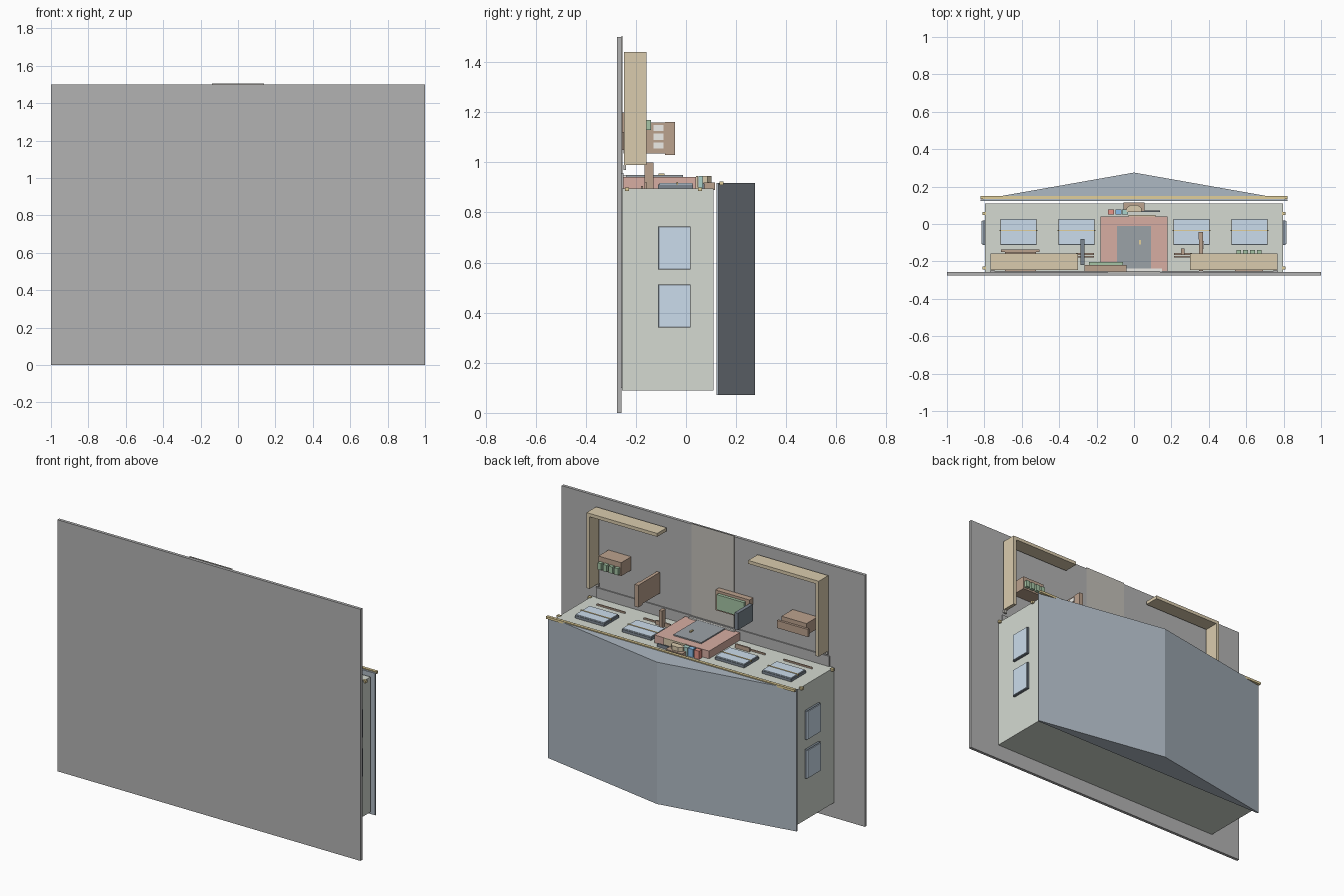
import bpy, bmesh

PAL = {
    "grey": (0.45, 0.45, 0.45), "path": (0.55, 0.53, 0.49), "wall": (0.66, 0.70, 0.64),
    "roof": (0.42, 0.48, 0.54), "brick": (0.68, 0.42, 0.36), "door": (0.33, 0.36, 0.39),
    "glass": (0.60, 0.72, 0.84), "dark": (0.20, 0.24, 0.28), "gold": (0.75, 0.62, 0.32),
    "tan": (0.70, 0.60, 0.42), "brown": (0.50, 0.36, 0.27), "green": (0.38, 0.56, 0.38),
    "red": (0.8, 0.3, 0.25), "blue": (0.25, 0.5, 0.8), "teal": (0.4, 0.65, 0.6),
    "white": (0.85, 0.84, 0.8),
}
MATS = {}
for key, c in PAL.items():
    m = bpy.data.materials.new(key)
    m.diffuse_color = (*c, 1)
    MATS[key] = m


def finish(name, bm, color):
    bmesh.ops.recalc_face_normals(bm, faces=bm.faces)
    me = bpy.data.meshes.new(name)
    bm.to_mesh(me)
    bm.free()
    ob = bpy.data.objects.new(name, me)
    bpy.context.collection.objects.link(ob)
    me.materials.append(MATS[color])
    return ob


def box(name, color, x, y, z):
    bm = bmesh.new()
    bmesh.ops.create_cube(bm, size=1)
    for v in bm.verts:
        v.co = [r[0] + (r[1] - r[0]) * (c + 0.5) for r, c in zip((x, y, z), v.co)]
    return finish(name, bm, color)


def prism(name, color, profile, z0, z1):
    bm = bmesh.new()
    f = bm.faces.new([bm.verts.new((px, py, z0)) for px, py in profile])
    ext = bmesh.ops.extrude_face_region(bm, geom=[f])["geom"]
    bmesh.ops.translate(bm, vec=(0, 0, z1 - z0),
                        verts=[g for g in ext if isinstance(g, bmesh.types.BMVert)])
    return finish(name, bm, color)


def span(s, a, b):
    return tuple(sorted((s * a, s * b)))


# ground, path and plinth (the scene's own up axis is +y)
box("ground", "grey", (-1, 1), (-0.275, -0.257), (0, 1.5))
box("path", "path", (-0.14, 0.14), (-0.258, -0.254), (0.94, 1.505))
box("plinth", "grey", (-0.77, 0.77), (-0.258, -0.25), (0.10, 0.957))

# building body and gable roof
box("walls", "wall", (-0.797, 0.797), (-0.256, 0.11), (0.09, 0.896))
prism("roof", "roof", [(-0.82, 0.122), (0.82, 0.122), (0.82, 0.13), (0, 0.275), (-0.82, 0.13)],
      0.072, 0.918)
box("eave_trim", "gold", (-0.82, 0.82), (0.133, 0.15), (0.91, 0.924))

# brick entrance and double door
box("entrance", "brick", (-0.18, 0.18), (-0.256, 0.04), (0.89, 0.942))
box("door", "door", (-0.092, 0.092), (-0.25, -0.012), (0.94, 0.949))
box("door_handle", "gold", (0.028, 0.038), (-0.11, -0.085), (0.948, 0.956))
box("door_step", "white", (-0.15, 0.15), (-0.25, -0.238), (0.942, 0.95))

# front windows with frame, crossbar and lower ledge
for s in (-1, 1):
    for a, b in ((0.214, 0.40), (0.524, 0.71)):
        box("window_frame", "dark", span(s, a - 0.003, b + 0.003), (-0.111, 0.028), (0.89, 0.912))
        box("window_glass", "glass", span(s, a, b), (-0.106, 0.025), (0.90, 0.918))
        box("window_bar", "gold", span(s, a - 0.008, b + 0.008), (-0.038, -0.032), (0.91, 0.921))
        box("wall_ledge", "brown", span(s, a, b), (-0.18, -0.172), (0.89, 0.905))

    # side windows and downpipe brackets
    for z0 in (0.344, 0.576):
        box("side_window_frame", "dark", span(s, 0.79, 0.81), (-0.111, 0.018), (z0 - 0.003, z0 + 0.168))
        box("side_window_glass", "glass", span(s, 0.79, 0.815), (-0.106, 0.016), (z0, z0 + 0.165))
    for y in (-0.236, 0.055):
        box("pipe_bracket", "gold", span(s, 0.79, 0.81), (y - 0.008, y + 0.008), (0.885, 0.90))

    # low garden wall, L shaped
    box("garden_wall_front", "tan", span(s, 0.30, 0.766), (-0.247, -0.157), (1.42, 1.44))
    box("garden_wall_side", "tan", span(s, 0.746, 0.766), (-0.247, -0.157), (0.99, 1.42))
    box("wall_foot", "path", span(s, 0.746, 0.766), (-0.25, -0.24), (0.97, 0.99))
    box("rail", "brown", span(s, 0.215, 0.31), (-0.165, -0.155), (0.89, 0.92))

# lamp and small panels over the entrance
box("lamp_plate", "brown", (-0.055, 0.055), (0.07, 0.115), (0.89, 0.92))
prism("lamp_hood", "tan", [(-0.04, 0.065), (0.04, 0.065), (0.04, 0.085), (0.02, 0.102),
                           (-0.02, 0.102), (-0.04, 0.085)], 0.915, 0.945)
for x, c in ((-0.14, "red"), (-0.10, "blue"), (-0.064, "teal")):
    box("panel_" + c, c, (x, x + 0.032), (0.05, 0.078), (0.89, 0.945))
box("sign_bar", "dark", (0, 0.14), (0.065, 0.073), (0.89, 0.915))
box("sign_shelf", "tan", (-0.03, 0.115), (0.04, 0.047), (0.89, 0.945))

# post by the entrance
box("post", "brown", (0.25, 0.27), (-0.165, -0.13), (0.89, 1.0))

# notice board with sheets
box("notice_board", "brown", (0.348, 0.368), (-0.25, -0.083), (1.035, 1.16))
box("notice_board_top", "brown", (0.345, 0.37), (-0.083, -0.043), (1.03, 1.162))
for z in (1.055, 1.09, 1.125):
    box("notice_sheet", "white", (0.366, 0.373), (-0.13, -0.09), (z, z + 0.025))

# flower planter with plants
box("planter", "brown", (0.54, 0.69), (-0.255, -0.16), (1.12, 1.20))
for i in range(4):
    x = 0.547 + i * 0.037
    box("plant", "green", (x, x + 0.025), (-0.16, -0.14), (1.13, 1.17))

# raised bed with screen
box("bed_box", "brown", (-0.265, -0.04), (-0.255, -0.22), (1.05, 1.17))
box("bed_plants", "green", (-0.24, -0.06), (-0.22, -0.202), (1.065, 1.155))
box("bed_screen", "dark", (-0.287, -0.265), (-0.22, -0.08), (1.05, 1.15))

# bench
box("bench_base", "brown", (-0.69, -0.525), (-0.255, -0.15), (1.10, 1.17))
box("bench_seat", "brown", (-0.71, -0.505), (-0.15, -0.136), (1.10, 1.145))
